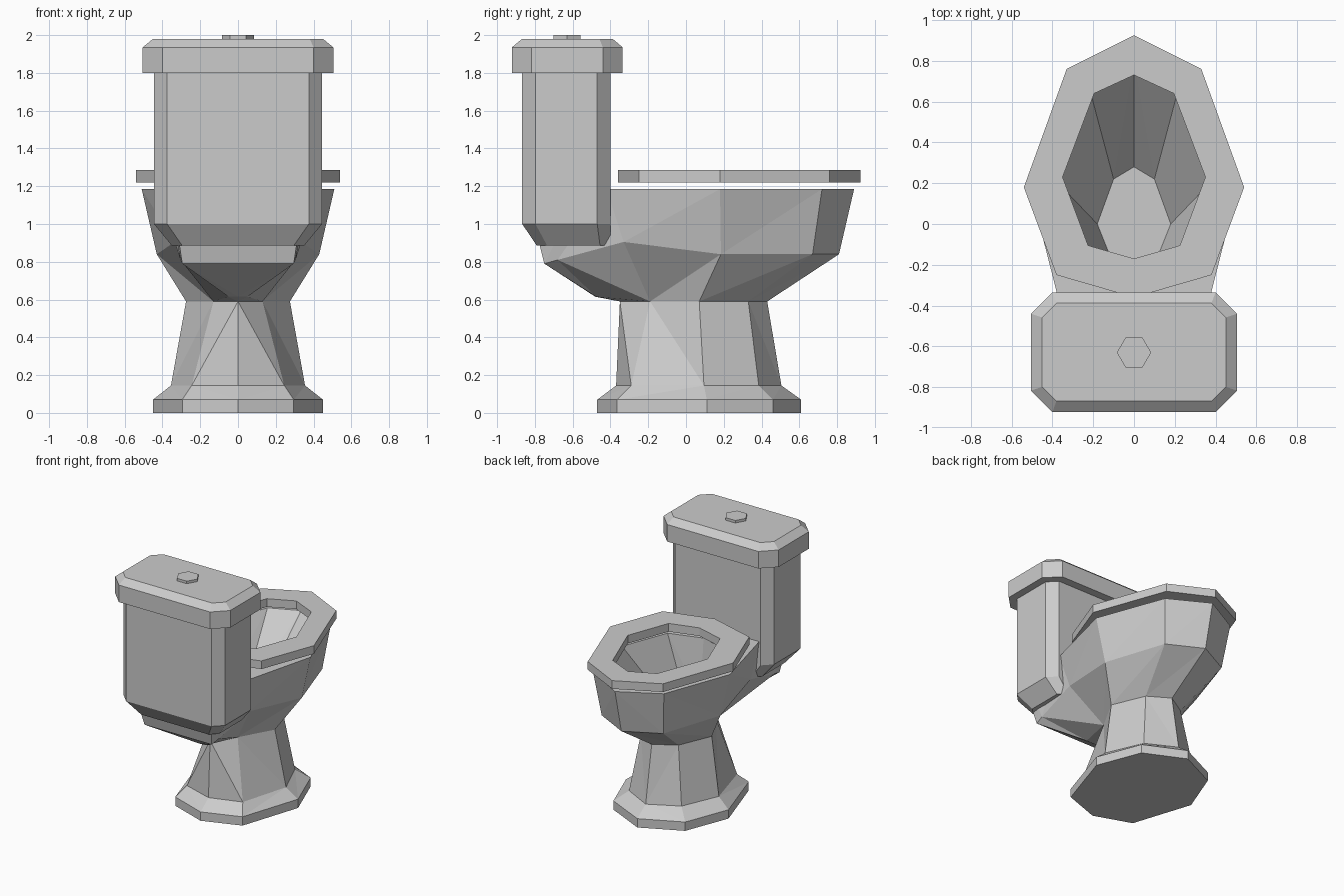
import bpy, bmesh, math

if "Cube" in bpy.data.objects:
    bpy.data.objects.remove(bpy.data.objects["Cube"])


def loft(name, rings, cap_start=True, cap_end=True, closed=False, flips=()):
    """Skin right-hand half rings (x >= 0), then repeat them on the left."""
    bm = bmesh.new()

    def add(pts):
        clean = []
        for p in pts:
            if p not in clean:
                clean.append(p)
        if len(clean) > 2:
            for s in (1, -1):
                bm.faces.new([bm.verts.new((s * x, y, z)) for x, y, z in clean])

    pairs = list(zip(rings, rings[1:])) + ([(rings[-1], rings[0])] if closed else [])
    for n, (a, b) in enumerate(pairs):
        for i in range(len(a) - 1):
            if n in flips:      # choose which way each quad is split
                add([a[i], a[i + 1], b[i + 1]])
                add([a[i], b[i + 1], b[i]])
            else:
                add([a[i], a[i + 1], b[i]])
                add([a[i + 1], b[i + 1], b[i]])
    if cap_start and not closed:
        add(rings[0])
    if cap_end and not closed:
        add(rings[-1])
    bmesh.ops.remove_doubles(bm, verts=bm.verts, dist=0.0005)
    bmesh.ops.recalc_face_normals(bm, faces=bm.faces)
    me = bpy.data.meshes.new(name)
    bm.to_mesh(me)
    bm.free()
    ob = bpy.data.objects.new(name, me)
    bpy.context.collection.objects.link(ob)
    return ob


def at(z, pts):
    return [(x, y, z) for x, y in pts]


def box_ring(w, y0, y1, c, z):
    """Half of a rectangle with clipped corners."""
    return at(z, [(0, y1), (w - c, y1), (w, y1 - c), (w, y0 + c), (w - c, y0), (0, y0)])


# Pedestal: plinth, bevel and column pinched at the back
foot = [(0, .61), (.315, .46), (.45, .11), (.295, -.365), (0, -.47)]
loft("pedestal", [
    at(0, foot), at(.07, foot),
    at(.145, [(0, .505), (.23, .385), (.355, .095), (.245, -.29), (0, -.37)]),
    at(.59, [(0, .43), (.165, .33), (.275, .07), (.13, -.19), (0, -.35)]),
], cap_end=False, flips=(2,))

# Bowl with the tank support behind and a hollow basin
rim = at(1.185, [(0, .89), (.31, .72), (.51, .18), (.357, -.42)])
loft("bowl", [
    at(.59, [(0, .43), (.165, .33), (.275, .07), (.13, -.19), (.13, -.19), (0, -.35), (0, -.35)]),
    at(.59, [(0, .43), (.165, .33), (.275, .07), (.13, -.19), (.13, -.19)])
    + at(.615, [(.05, -.475), (0, -.48)]),
    at(.84, [(0, .81), (.27, .67), (.43, .185)])
    + [(.335, -.33, .905), (.305, -.68, .81), (.295, -.75, .79), (0, -.75, .79)],
    rim + at(.89, [(.32, -.7), (.31, -.775), (0, -.775)]),
    rim + at(1.185, [(.3, -.45), (.15, -.45), (0, -.45)]),
    at(1.185, [(0, .79), (.225, .69), (.4, .23), (.26, -.14)] + [(0, -.22)] * 3),
    at(.72, [(0, .28), (.1, .22), (.18, 0), (.12, -.15)] + [(0, -.18)] * 3),
], flips=(5,))

# Seat ring
outline = [(0, .925), (.33, .76), (.54, .18), (.38, -.25), (0, -.36)]
hole = [(0, .73), (.195, .64), (.35, .23), (.225, -.105), (0, -.17)]
loft("seat", [at(1.22, outline), at(1.285, outline), at(1.285, hole), at(1.22, hole)],
     closed=True)

# Tank and its lid
loft("tank", [box_ring(.35, -.79, -.4, .055, .885),
              box_ring(.445, -.867, -.4, .07, 1.0),
              box_ring(.445, -.867, -.4, .07, 1.82)])
loft("tank_lid", [box_ring(.505, -.922, -.335, .105, 1.8),
                  box_ring(.505, -.922, -.335, .105, 1.935),
                  box_ring(.45, -.868, -.388, .07, 1.98)])

# Flush button
bpy.ops.mesh.primitive_cylinder_add(vertices=6, radius=.084, depth=.03,
                                    location=(0, -.63, 1.985),
                                    rotation=(0, 0, math.pi / 6))
bpy.context.object.name = "flush_button"
